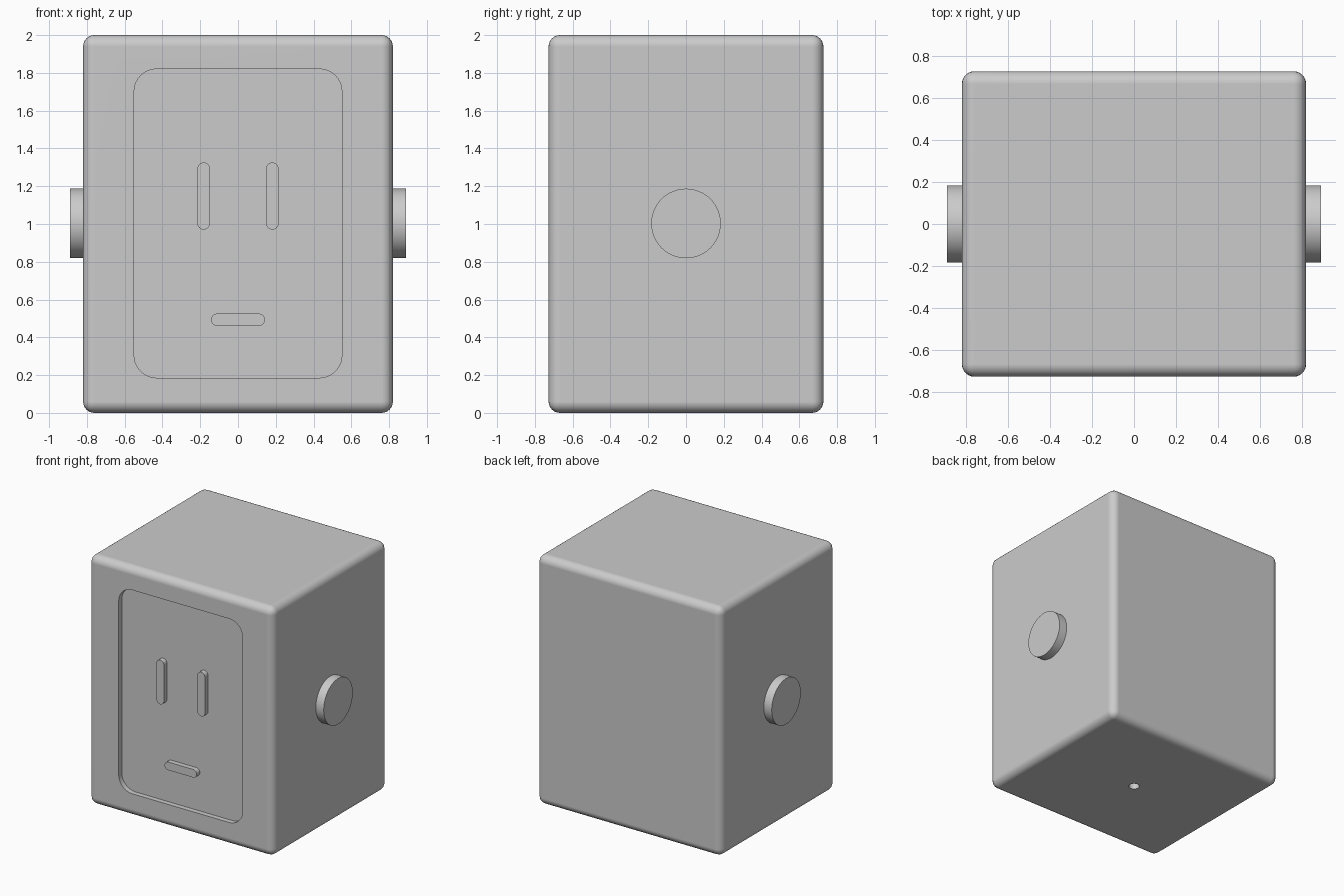
import bpy
import bmesh
from math import cos, sin, pi, radians
from mathutils import Matrix, Vector

cube = bpy.data.objects.get("Cube")
if cube:
    bpy.data.objects.remove(cube, do_unlink=True)

WIDTH, DEPTH, HEIGHT = 1.64, 1.455, 2.0
FRONT = -DEPTH / 2
RECESS = 0.04

grey = bpy.data.materials.new("plain grey")
grey.use_nodes = True
grey.diffuse_color = (0.6, 0.6, 0.6, 1)
grey.node_tree.nodes["Principled BSDF"].inputs["Base Color"].default_value = (0.6, 0.6, 0.6, 1)


def finish(name, bm):
    bmesh.ops.recalc_face_normals(bm, faces=bm.faces)
    mesh = bpy.data.meshes.new(name)
    bm.to_mesh(mesh)
    bm.free()
    mesh.materials.append(grey)
    obj = bpy.data.objects.new(name, mesh)
    bpy.context.collection.objects.link(obj)
    return obj


def smooth(obj):
    bpy.ops.object.select_all(action="DESELECT")
    obj.select_set(True)
    bpy.context.view_layer.objects.active = obj
    bpy.ops.object.shade_smooth_by_angle(angle=radians(30))


def rounded_plate(name, x, z, width, height, radius, y_front, y_back):
    """Rounded rectangle in the xz plane, extruded along y."""
    bm = bmesh.new()
    verts = []
    steps = 10
    for quarter, (sx, sz) in enumerate([(1, 1), (-1, 1), (-1, -1), (1, -1)]):
        cx = x + sx * (width / 2 - radius)
        cz = z + sz * (height / 2 - radius)
        for i in range(steps + 1):
            a = (quarter + i / steps) * pi / 2
            verts.append(bm.verts.new((cx + radius * cos(a), y_front, cz + radius * sin(a))))
    face = bm.faces.new(verts)
    extruded = bmesh.ops.extrude_face_region(bm, geom=[face])
    moved = [v for v in extruded["geom"] if isinstance(v, bmesh.types.BMVert)]
    bmesh.ops.translate(bm, verts=moved, vec=Vector((0, y_back - y_front, 0)))
    return finish(name, bm)


def cylinder(name, radius, length, matrix, sides=64):
    bm = bmesh.new()
    bmesh.ops.create_cone(bm, cap_ends=True, segments=sides, radius1=radius,
                          radius2=radius, depth=length, matrix=matrix)
    return finish(name, bm)


# Body: box with rounded edges
bm = bmesh.new()
bmesh.ops.create_cube(bm, size=1, matrix=Matrix.Translation((0, 0, HEIGHT / 2))
                      @ Matrix.Diagonal((WIDTH, DEPTH, HEIGHT, 1)))
bmesh.ops.bevel(bm, geom=bm.edges[:], offset=0.06, segments=6, profile=0.5, affect="EDGES")
body = finish("body", bm)

# Cut the face panel recess and the small hole underneath
panel_cutter = rounded_plate("panel_cutter", 0, 1.003, 1.1, 1.635, 0.12,
                             FRONT - 0.1, FRONT + RECESS)
hole_cutter = cylinder("hole_cutter", 0.04, 0.5, Matrix.Translation((0, 0, 0.05)), 32)
bpy.context.view_layer.objects.active = body
for cutter in (panel_cutter, hole_cutter):
    cut = body.modifiers.new("cut", "BOOLEAN")
    cut.operation = "DIFFERENCE"
    cut.solver = "EXACT"
    cut.object = cutter
    bpy.ops.object.modifier_apply(modifier=cut.name)
    bpy.data.objects.remove(cutter, do_unlink=True)
smooth(body)
weighted = body.modifiers.new("flat_sides", "WEIGHTED_NORMAL")
weighted.keep_sharp = True

# Eyes and side knobs, mirrored left and right
for side, sign in (("left", 1), ("right", -1)):
    smooth(rounded_plate(side + "_eye", sign * 0.182, 1.148, 0.065, 0.355, 0.032,
                         FRONT, FRONT + RECESS + 0.01))
    place = Matrix.Translation((sign * 0.84, 0, 1.003)) @ Matrix.Rotation(pi / 2, 4, "Y")
    smooth(cylinder(side + "_knob", 0.184, 0.1, place))

# Mouth
smooth(rounded_plate("mouth", 0, 0.493, 0.285, 0.065, 0.032, FRONT, FRONT + RECESS + 0.01))
